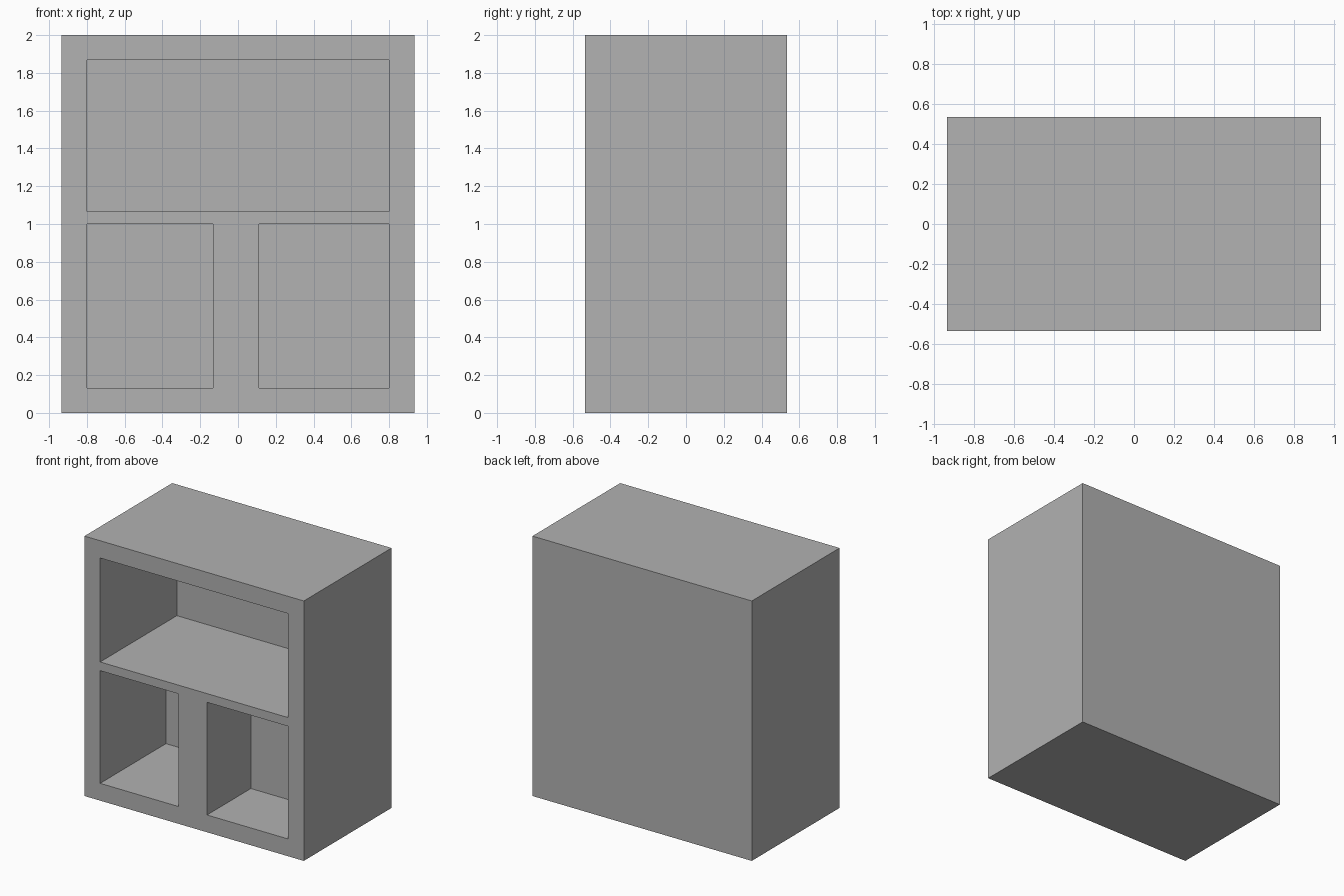
import bpy

old = bpy.data.objects.get("Cube")
if old:
    bpy.data.objects.remove(old, do_unlink=True)

# Single plain grey
grey = bpy.data.materials.new("plain_grey")
grey.use_nodes = True
colour = (0.445, 0.445, 0.445, 1)
grey.diffuse_color = colour
grey.node_tree.nodes["Principled BSDF"].inputs["Base Color"].default_value = colour

WIDTH, DEPTH, HEIGHT = 1.867, 1.067, 2.0
FRONT = -DEPTH / 2


def box(name, x, y, z):
    """Box between the (low, high) pairs on each axis."""
    spans = (x, y, z)
    bpy.ops.mesh.primitive_cube_add(size=1, location=[(a + b) / 2 for a, b in spans])
    obj = bpy.context.object
    obj.name = obj.data.name = name
    obj.scale = [b - a for a, b in spans]
    bpy.ops.object.transform_apply(location=True, rotation=False, scale=True)
    obj.data.materials.append(grey)
    return obj


cabinet = box("cabinet", (-WIDTH / 2, WIDTH / 2), (FRONT, -FRONT), (0, HEIGHT))

# Open compartments: x span, z span, depth from the front
compartments = {
    "upper_shelf": ((-0.8, 0.8), (1.067, 1.867), 0.933),
    "lower_right_cubby": ((-0.8, -0.133), (0.133, 1.0), 0.8),
    "lower_left_cubby": ((0.11, 0.8), (0.133, 1.0), 0.533),
}
for name, (x, z, depth) in compartments.items():
    cutter = box(name + "_cutter", x, (FRONT - 0.1, FRONT + depth), z)
    cutter.hide_render = True
    bpy.context.view_layer.objects.active = cabinet
    cut = cabinet.modifiers.new(name, "BOOLEAN")
    cut.operation = "DIFFERENCE"
    cut.solver = "EXACT"
    cut.object = cutter
    bpy.ops.object.modifier_apply(modifier=cut.name)
    bpy.data.objects.remove(cutter, do_unlink=True)
